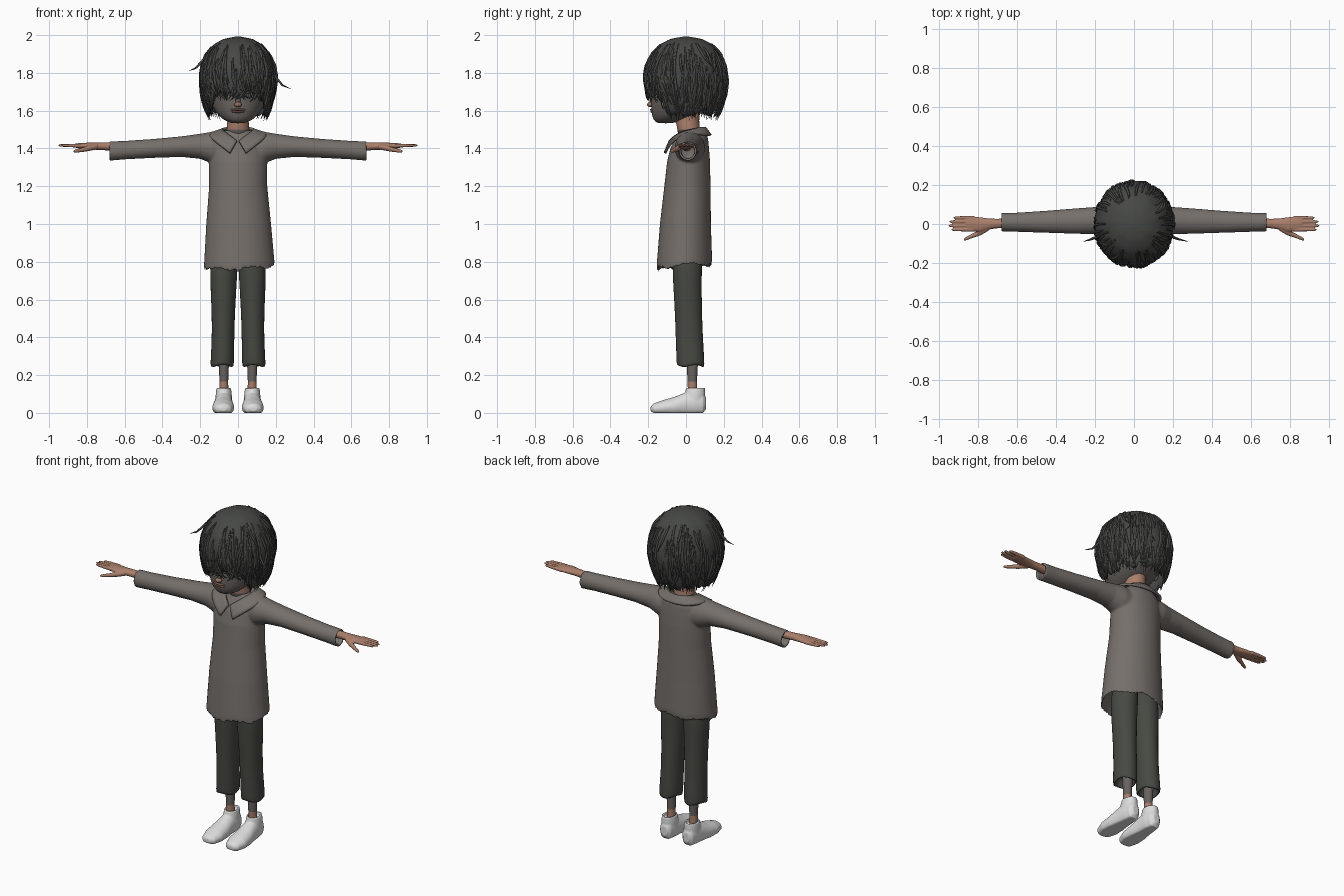
import bpy, bmesh, math, random
from mathutils import Vector

random.seed(4)
if "Cube" in bpy.data.objects:
    bpy.data.objects.remove(bpy.data.objects["Cube"])


def material(name, r, g, b):
    m = bpy.data.materials.new(name)
    m.use_nodes = True
    m.diffuse_color = (r, g, b, 1)
    bsdf = m.node_tree.nodes["Principled BSDF"]
    bsdf.inputs["Base Color"].default_value = (r, g, b, 1)
    bsdf.inputs["Roughness"].default_value = 0.8
    return m


SHIRT = material("taupe cloth", 0.18, 0.16, 0.145)
TROUSERS = material("dark olive cloth", 0.062, 0.066, 0.054)
HAIR = material("charcoal hair", 0.062, 0.065, 0.06)
FACE = material("grey skin", 0.14, 0.125, 0.115)
SKIN = material("warm skin", 0.4, 0.21, 0.145)
SHOE = material("white leather", 0.72, 0.72, 0.72)
LIP = material("lip", 0.3, 0.16, 0.11)
EYE = material("eye white", 0.7, 0.7, 0.68)


def loft(bm, axis, rings, n=20, side=1):
    """Skin ellipses given as (position, lo, hi, lo, hi) along an axis."""
    loops = []
    for p, a0, a1, b0, b1 in rings:
        loop = []
        for i in range(n):
            t = math.tau * i / n
            a = (a0 + a1) / 2 + (a1 - a0) / 2 * math.cos(t)
            b = (b0 + b1) / 2 + (b1 - b0) / 2 * math.sin(t)
            x, y, z = {"x": (p, a, b), "y": (a, p, b), "z": (a, b, p)}[axis]
            loop.append(bm.verts.new((x * side, y, z)))
        loops.append(loop)
    for l0, l1 in zip(loops, loops[1:]):
        for i in range(n):
            j = (i + 1) % n
            bm.faces.new((l0[i], l0[j], l1[j], l1[i]))
    bm.faces.new(loops[0])
    bm.faces.new(loops[-1])


def finish(name, bm, *mats, subsurf=0, voxel=0, smooth=4):
    bmesh.ops.recalc_face_normals(bm, faces=bm.faces)
    me = bpy.data.meshes.new(name)
    bm.to_mesh(me)
    bm.free()
    for m in mats:
        me.materials.append(m)
    for p in me.polygons:
        p.use_smooth = True
    ob = bpy.data.objects.new(name, me)
    bpy.context.collection.objects.link(ob)
    if voxel:
        r = ob.modifiers.new("Remesh", "REMESH")
        r.mode, r.voxel_size, r.use_smooth_shade = "VOXEL", voxel, True
        s = ob.modifiers.new("Smooth", "SMOOTH")
        s.factor, s.iterations = 0.5, smooth
    if subsurf:
        s = ob.modifiers.new("Subdivision", "SUBSURF")
        s.levels = s.render_levels = subsurf
    return ob


def ball(name, centre, radii, mat):
    bm = bmesh.new()
    bmesh.ops.create_uvsphere(bm, u_segments=20, v_segments=12, radius=1)
    for v in bm.verts:
        v.co = Vector(c + r * k for c, r, k in zip(centre, radii, v.co))
    return finish(name, bm, mat)


# Shirt: body with a recessed hem, joined to both sleeves
bm = bmesh.new()
loft(bm, "z", [(0.86, -.15, .15, -.11, .11), (0.79, -.17, .18, -.14, .12),
               (0.765, -.18, .195, -.155, .135), (0.8, -.18, .192, -.155, .138),
               (1.0, -.168, .175, -.138, .132), (1.2, -.153, .155, -.115, .13),
               (1.33, -.155, .155, -.1, .127), (1.4, -.155, .155, -.083, .122),
               (1.45, -.14, .14, -.06, .117), (1.475, -.115, .115, -.045, .11),
               (1.495, -.085, .085, -.035, .1)], 40)
for v in bm.verts:
    if v.co.z < 0.83:
        t = math.atan2(v.co.y, v.co.x)
        v.co.z += 0.007 * math.sin(5 * t + 1) + 0.012 * math.sin(t) + 0.05 * v.co.x
for side in (-1, 1):
    loft(bm, "x", [(.05, -.05, .1, 1.3, 1.48), (.14, -.06, .1, 1.32, 1.488),
                   (.2, -.052, .087, 1.345, 1.478), (.3, -.05, .08, 1.355, 1.464),
                   (.45, -.045, .068, 1.35, 1.45), (.6, -.04, .058, 1.342, 1.44),
                   (.68, -.038, .057, 1.335, 1.437), (.68, -.026, .045, 1.348, 1.425),
                   (.63, -.026, .045, 1.348, 1.425)], 28, side)
finish("shirt", bm, SHIRT, voxel=0.007, smooth=3)

# Pointed collar, mirrored across the neckline
inner = [(0, .105, 1.51), (.055, .09, 1.51), (.088, .04, 1.5),
         (.07, -.02, 1.485), (.04, -.058, 1.465), (.006, -.085, 1.44)]
outer = [(0, .135, 1.468), (.1, .12, 1.47), (.165, .04, 1.483),
         (.15, -.045, 1.462), (.1, -.09, 1.42), (.042, -.112, 1.375)]
bm = bmesh.new()
rows = [[bm.verts.new(p) for p in row] for row in (inner, outer)]
for i in range(len(inner) - 1):
    bm.faces.new((rows[0][i], rows[1][i], rows[1][i + 1], rows[0][i + 1]))
collar = finish("collar", bm, SHIRT)
collar.modifiers.new("Mirror", "MIRROR")
sub = collar.modifiers.new("Subdivision", "SUBSURF")
sub.levels = sub.render_levels = 2
sub.boundary_smooth = "PRESERVE_CORNERS"
thick = collar.modifiers.new("Thickness", "SOLIDIFY")
thick.thickness, thick.offset = 0.014, 0

for side, label in ((1, "left"), (-1, "right")):
    # Hand: wrist, palm, four fingers and a thumb
    bm = bmesh.new()
    loft(bm, "x", [(.62, -.022, .03, 1.385, 1.432), (.7, -.022, .027, 1.39, 1.432),
                   (.74, -.028, .028, 1.392, 1.432), (.79, -.042, .035, 1.395, 1.431),
                   (.84, -.035, .04, 1.4, 1.428), (.862, -.028, .037, 1.404, 1.426)], 20, side)
    for y, tip in ((.032, .925), (.012, .946), (-.009, .95), (-.029, .935)):
        loft(bm, "x", [(.82, y - .01, y + .01, 1.403, 1.425),
                       (.88, y - .009, y + .009, 1.406, 1.425),
                       (tip - .01, y - .007, y + .007, 1.409, 1.423),
                       (tip, y - .003, y + .003, 1.412, 1.42)], 12, side)
    loft(bm, "x", [(.745, -.035, -.005, 1.395, 1.425), (.79, -.06, -.028, 1.386, 1.415),
                   (.83, -.073, -.05, 1.38, 1.403), (.86, -.084, -.066, 1.377, 1.395),
                   (.872, -.085, -.075, 1.38, 1.39)], 12, side)
    finish(label + "_hand", bm, SKIN, voxel=0.0035, smooth=2)

    # Trouser leg with a recessed cuff
    bm = bmesh.new()
    loft(bm, "z", [(.31, .04, .125, -.03, .075), (.25, .034, .134, -.036, .083),
                   (.243, .022, .147, -.05, .098), (.28, .021, .145, -.051, .098),
                   (.4, .019, .139, -.055, .09), (.5, .017, .139, -.058, .086),
                   (.65, .009, .145, -.066, .083), (.76, .002, .15, -.073, .085),
                   (.9, -.005, .14, -.07, .085)], 24, side)
    for v in bm.verts:
        if v.co.z < 0.29:
            v.co.z += 0.006 * math.sin(3 * math.atan2(v.co.y - .02, v.co.x - .08 * side))
    finish(label + "_trouser_leg", bm, TROUSERS, subsurf=1)

    # Lower leg, warm at the ankle
    bm = bmesh.new()
    loft(bm, "z", [(.08, .05, .1, .01, .06), (.12, .051, .099, .01, .06),
                   (.165, .052, .098, .008, .058), (.24, .049, .101, .005, .062),
                   (.35, .045, .105, 0, .067)], 20, side)
    for f in bm.faces:
        f.material_index = int(f.calc_center_median().z < 0.165)
    finish(label + "_shin", bm, FACE, SKIN)

    # Shoe: foot body plus ankle cuff, flat underneath
    bm = bmesh.new()
    loft(bm, "y", [(-.187, .06, .1, .008, .035), (-.172, .036, .122, -.008, .05),
                   (-.12, .02, .137, -.015, .068), (-.06, .022, .134, -.02, .085),
                   (0, .028, .125, -.02, .11), (.05, .03, .12, -.02, .12),
                   (.09, .038, .112, -.012, .11), (.106, .055, .095, .02, .08)], 28, side)
    loft(bm, "z", [(.05, .03, .12, -.02, .1), (.1, .033, .118, -.008, .102),
                   (.132, .037, .114, 0, .1), (.132, .046, .104, .008, .09),
                   (.11, .046, .104, .008, .09)], 24, side)
    for v in bm.verts:
        v.co.z = max(v.co.z, 0)
    finish(label + "_shoe", bm, SHOE, voxel=0.005, smooth=3)

    # Eye and pupil, half hidden by the fringe
    ball(label + "_eye", (.065 * side, -.158, 1.682), (.026, .016, .014), EYE)
    ball(label + "_pupil", (.063 * side, -.171, 1.682), (.01, .005, .011), HAIR)
    ball(label + "_ear", (.155 * side, .0, 1.68), (.015, .025, .04), FACE)

# Neck and head
bm = bmesh.new()
loft(bm, "z", [(1.45, -.065, .065, -.04, .08), (1.5, -.06, .06, -.045, .072),
               (1.55, -.056, .056, -.055, .07), (1.65, -.056, .056, -.05, .08)], 24)
for f in bm.faces:
    f.material_index = int(f.calc_center_median().z > 1.5)
finish("neck", bm, FACE, SKIN)
bm = bmesh.new()
loft(bm, "z", [(1.533, -.03, .03, -.145, -.07), (1.541, -.055, .055, -.163, -.045),
               (1.56, -.09, .09, -.177, .01), (1.6, -.126, .126, -.186, .1),
               (1.65, -.147, .147, -.183, .16), (1.7, -.162, .162, -.182, .18),
               (1.8, -.17, .17, -.185, .18), (1.9, -.12, .12, -.13, .13),
               (1.93, -.05, .05, -.05, .05)], 32)
finish("head", bm, FACE, subsurf=1)
ball("nose_bridge", (0, -.18, 1.655), (.013, .014, .03), FACE)
ball("nose", (0, -.188, 1.632), (.02, .018, .014), LIP)
ball("upper_lip", (0, -.179, 1.605), (.04, .012, .006), LIP)
ball("lower_lip", (0, -.177, 1.594), (.034, .012, .006), LIP)

# Hair cap: dome profile (height, radius factor) with an uneven lower edge
DOME = [(1.5, .68), (1.55, .74), (1.6, .84), (1.68, .94), (1.76, 1), (1.83, .97),
        (1.9, .84), (1.95, .64), (1.98, .38), (1.995, .0)]


def hair_point(a, z, lift=0.0):
    f = DOME[0][1]
    for (z0, f0), (z1, f1) in zip(DOME, DOME[1:]):
        if z >= z0:
            f = f0 + (f1 - f0) * min(1, (z - z0) / (z1 - z0))
    f *= 1 + 0.012 * math.sin(9 * a + 22 * z)
    return Vector(((.202 * f + lift) * math.cos(a), (.22 * f + lift) * math.sin(a), z))


def hair_edge(a):
    s = max(0, min(1, (-math.sin(a) - .45) / .4))
    return 1.585 + 0.1 * s * s * (3 - 2 * s)


bm = bmesh.new()
COLS, ROWS = 96, 18
jag = [random.uniform(-.02, .02) for _ in range(COLS)]
grid = []
for r in range(1, ROWS + 1):
    row = []
    for c in range(COLS):
        a = math.tau * c / COLS
        low = hair_edge(a) + jag[c]
        t = 1 - math.cos(r / ROWS * math.pi / 2)
        row.append(bm.verts.new(hair_point(a, 1.992 + (low - 1.992) * t)))
    grid.append(row)
crown = bm.verts.new((0, 0, 1.994))
for c in range(COLS):
    d = (c + 1) % COLS
    bm.faces.new((crown, grid[0][c], grid[0][d]))
    for r in range(ROWS - 1):
        bm.faces.new((grid[r][c], grid[r + 1][c], grid[r + 1][d], grid[r][d]))
cap = finish("hair_cap", bm, HAIR)
cap.modifiers.new("Thickness", "SOLIDIFY").thickness = 0.008

# Hair locks: tapered strands drifting down the dome past its edge
curve = bpy.data.curves.new("hair_locks", "CURVE")
curve.dimensions = "3D"
curve.bevel_depth, curve.bevel_resolution = 0.007, 1
curve.materials.append(HAIR)


def lock(points):
    sp = curve.splines.new("POLY")
    sp.points.add(len(points) - 1)
    for i, p in enumerate(points):
        sp.points[i].co = (*p, 1)
        sp.points[i].radius = max(0.1, math.sin(math.pi * (0.2 + 0.8 * i / (len(points) - 1))))
    sp.use_smooth = True


for k in range(260):
    a = random.uniform(0, math.tau)
    drift = random.uniform(-.3, .3)
    high = random.uniform(1.68, 1.96)
    low = hair_edge(a + drift) - random.uniform(-.01, .04)
    if k % 3 == 0:
        low = high - random.uniform(.08, .16)
        low = max(low, hair_edge(a + drift) - .03)
    lock([hair_point(a + drift * (i / 8) ** 2, high + (low - high) * i / 8,
                     .001 + .004 * i / 8) for i in range(9)])
# Stray wisps at the sides
lock([(-.17, -.06, 1.89), (-.2, -.07, 1.85), (-.225, -.08, 1.825), (-.26, -.09, 1.81)])
lock([(.18, -.05, 1.82), (.205, -.07, 1.77), (.235, -.08, 1.735), (.28, -.09, 1.715)])
bpy.context.collection.objects.link(bpy.data.objects.new("hair_locks", curve))
